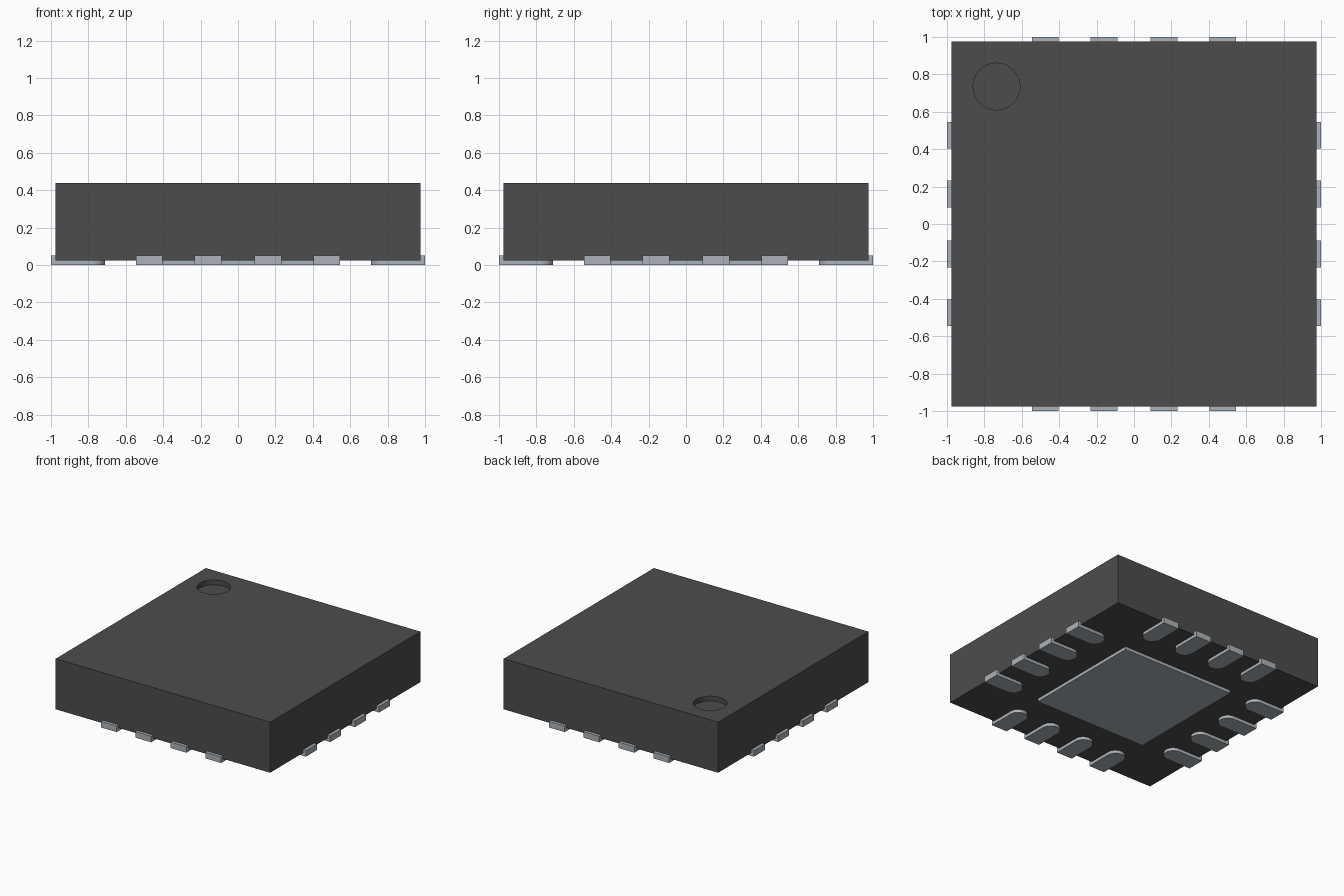
import bpy, bmesh, math
from mathutils import Matrix

if "Cube" in bpy.data.objects:
    bpy.data.objects.remove(bpy.data.objects["Cube"])


def material(name, rgb):
    mat = bpy.data.materials.new(name)
    mat.use_nodes = True
    mat.diffuse_color = (*rgb, 1)
    mat.node_tree.nodes["Principled BSDF"].inputs["Base Color"].default_value = (*rgb, 1)
    return mat


DARK = material("dark grey plastic", (0.073, 0.073, 0.073))
METAL = material("pale metal", (0.41, 0.45, 0.48))


def prism(name, outline, bottom, top, mat):
    """Extrude a flat outline upward into a closed solid."""
    bm = bmesh.new()
    face = bm.faces.new([bm.verts.new((x, y, bottom)) for x, y in outline])
    new = bmesh.ops.extrude_face_region(bm, geom=[face])["geom"]
    bmesh.ops.translate(bm, vec=(0, 0, top - bottom),
                        verts=[v for v in new if isinstance(v, bmesh.types.BMVert)])
    bmesh.ops.recalc_face_normals(bm, faces=bm.faces)
    mesh = bpy.data.meshes.new(name)
    bm.to_mesh(mesh)
    bm.free()
    mesh.materials.append(mat)
    obj = bpy.data.objects.new(name, mesh)
    bpy.context.collection.objects.link(obj)
    return obj


def square(h):
    return [(-h, -h), (h, -h), (h, h), (-h, h)]


def arc(cx, cy, r, start, end, steps):
    angles = [start + (end - start) * i / steps for i in range(steps + 1)]
    return [(cx + r * math.cos(a), cy + r * math.sin(a)) for a in angles]


def smooth(obj):
    bpy.ops.object.select_all(action="DESELECT")
    obj.select_set(True)
    bpy.context.view_layer.objects.active = obj
    bpy.ops.object.shade_smooth_by_angle(angle=math.radians(30))


# Package body with a round corner marker sunk into its top
TOP = 0.44
body = prism("package_body", square(0.975), 0.025, TOP, DARK)
cutter = prism("marker_cutter", arc(-0.735, 0.735, 0.125, 0, math.tau, 48)[:-1],
               TOP - 0.04, TOP + 0.1, DARK)
cut = body.modifiers.new("marker dimple", "BOOLEAN")
cut.operation = "DIFFERENCE"
cut.solver = "EXACT"
cut.object = cutter
bpy.context.view_layer.objects.active = body
bpy.ops.object.modifier_apply(modifier=cut.name)
bpy.data.objects.remove(cutter)
smooth(body)

# Square heat pad under the middle
prism("heat_pad", square(0.51), 0, 0.04, METAL)

# Four contacts per side, each with a rounded inner end
HALF = 0.0715
for turn, side in enumerate(("front", "left", "back", "right")):
    for number, x in enumerate((-0.475, -0.16, 0.16, 0.475), 1):
        outline = [(x - HALF, -1), (x + HALF, -1)]
        outline += arc(x, -0.71 - HALF, HALF, 0, math.pi, 16)
        pad = prism(f"{side}_contact_{number}", outline, 0, 0.05, METAL)
        pad.data.transform(Matrix.Rotation(turn * math.pi / 2, 4, "Z"))
        smooth(pad)
